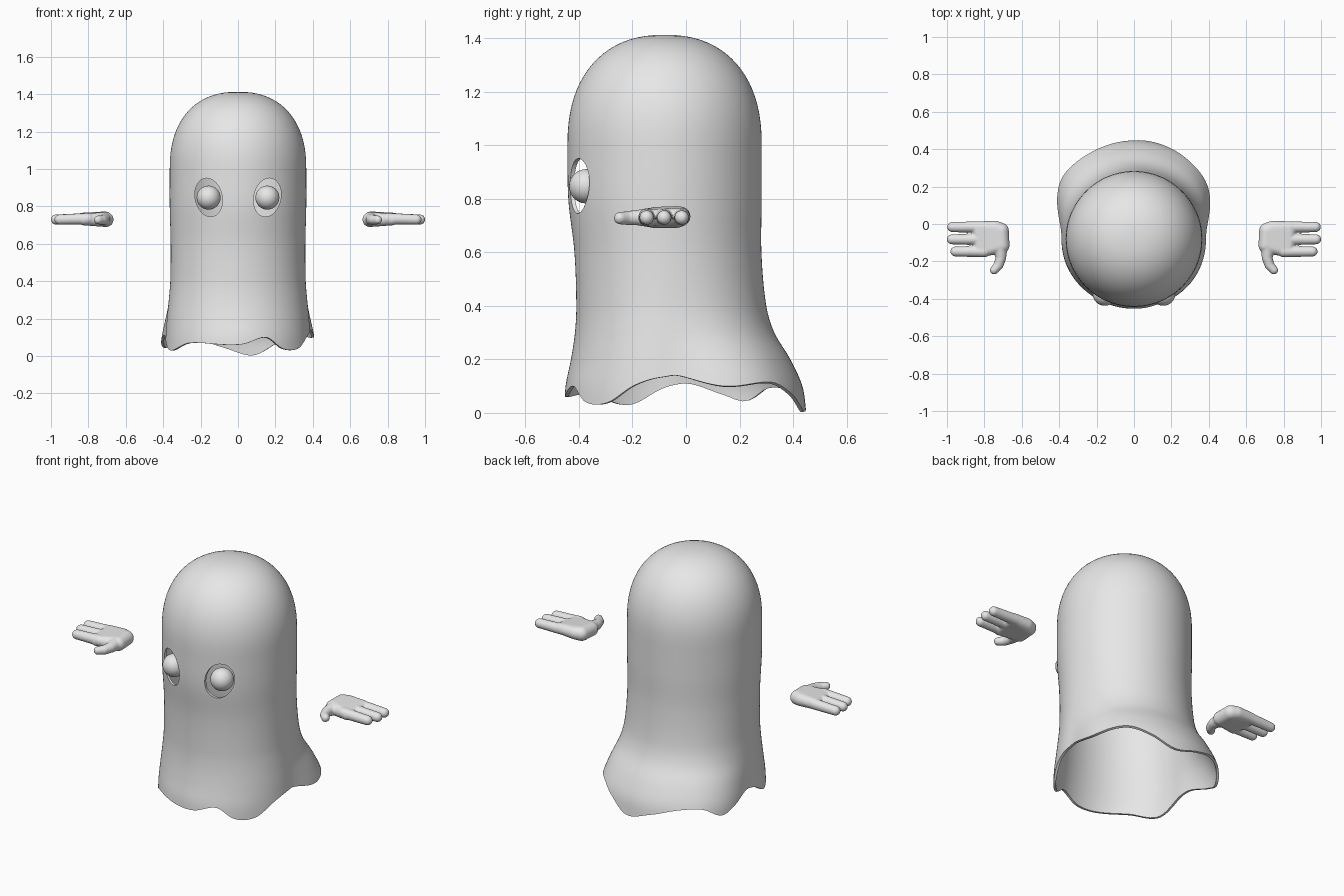
import bpy, bmesh, math
from mathutils import Matrix, Vector

if "Cube" in bpy.data.objects:
    bpy.data.objects.remove(bpy.data.objects["Cube"])

grey = bpy.data.materials.new("plain_grey")
grey.diffuse_color = (0.8, 0.8, 0.8, 1)
grey.use_nodes = True
grey.node_tree.nodes["Principled BSDF"].inputs["Base Color"].default_value = grey.diffuse_color


def make_object(name, bm):
    mesh = bpy.data.meshes.new(name)
    bm.to_mesh(mesh)
    bm.free()
    mesh.materials.append(grey)
    obj = bpy.data.objects.new(name, mesh)
    bpy.context.collection.objects.link(obj)
    return obj


def finish(obj, angle):
    """Apply the modifiers and shade smooth, keeping sharp edges."""
    bpy.ops.object.select_all(action='DESELECT')
    obj.select_set(True)
    bpy.context.view_layer.objects.active = obj
    bpy.ops.object.convert(target='MESH')
    bpy.ops.object.shade_smooth_by_angle(angle=math.radians(angle))


def curve(pts, x, col=1):
    """Smooth curve through table rows (x, value, ...)."""
    n = len(pts)
    x = min(max(x, pts[0][0]), pts[-1][0])
    i = next(k for k in range(n - 1) if x <= pts[k + 1][0])

    def slope(k):
        a, b = pts[max(k - 1, 0)], pts[min(k + 1, n - 1)]
        return (b[col] - a[col]) / (b[0] - a[0])
    h = pts[i + 1][0] - pts[i][0]
    t = (x - pts[i][0]) / h
    return ((2*t**3 - 3*t*t + 1) * pts[i][col] + (t**3 - 2*t*t + t) * h * slope(i)
            + (3*t*t - 2*t**3) * pts[i + 1][col] + (t**3 - t*t) * h * slope(i + 1))


# Sheet: height, then front, side and back radius
PROFILE = [(0, .375, .39, .53), (.1, .37, .387, .515), (.2, .35, .38, .47),
           (.3, .335, .37, .41), (.4, .33, .362, .38), (.6, .337, .36, .362),
           (.8, .36, .365, .363), (1, .363, .365, .363)]
# Wavy hem: angle round the body, height
HEM = [(0, .135), (7, .14), (29, .1), (52, .115), (66, .07), (81, .005),
       (98, .045), (115, .09), (130, .095), (142, .045), (152, .07), (167, .11),
       (180, .095), (201, .03), (227, .07), (262, .06), (275, .065), (294, .1),
       (309, .04), (326, .038), (342, .1), (352, .125)]
HEM = [(HEM[-1][0] - 360, HEM[-1][1])] + HEM + [(a + 360, z) for a, z in HEM[:2]]
CENTRE_Y, DOME_BASE, TOP, SEG = -0.08, 1.0, 1.413, 128


def radius(z, ang):
    front, side, back = (curve(PROFILE, z, c) for c in (1, 2, 3))
    s = math.sin(ang)
    if s < 0:
        return side + (front - side) * s * s
    t = min(s / 0.85, 1)
    return side + (back - side) * t * t * (3 - 2 * t)


def sheet_point(row, ang):
    if row <= 44:                        # walls, from hem up to dome
        hem = curve(HEM, math.degrees(ang))
        z = hem + (DOME_BASE - hem) * row / 44
        r = radius(z, ang)
    else:                                # rounded dome
        a = (row - 44) / 20 * math.pi / 2
        z = DOME_BASE + (TOP - DOME_BASE) * math.sin(a) ** (2 / 2.3)
        r = radius(DOME_BASE, ang) * math.cos(a) ** (2 / 2.3)
    return (r * math.cos(ang), CENTRE_Y + r * math.sin(ang), z)


bm = bmesh.new()
rings = [[bm.verts.new(sheet_point(row, 2 * math.pi * i / SEG)) for i in range(SEG)]
         for row in range(64)]
apex = bm.verts.new((0, CENTRE_Y, TOP))
for i in range(SEG):
    j = (i + 1) % SEG
    for lo, hi in zip(rings, rings[1:]):
        bm.faces.new((lo[i], lo[j], hi[j], hi[i]))
    bm.faces.new((rings[-1][i], rings[-1][j], apex))
sheet = make_object("sheet_body", bm)
solid = sheet.modifiers.new("thickness", 'SOLIDIFY')
solid.thickness = 0.014
solid.offset = -1

# Tilted oval eye holes and eyeballs
for side, label in ((-1, "left"), (1, "right")):
    bm = bmesh.new()
    bmesh.ops.create_cone(bm, cap_ends=True, segments=48, radius1=1, radius2=1, depth=0.4)
    bm.transform(Matrix.Translation((side * 0.157, -0.4, 0.848))
                 @ Matrix.Rotation(side * math.radians(12), 4, 'Y')
                 @ Matrix.Diagonal((0.072, 1, 0.104, 1))
                 @ Matrix.Rotation(math.pi / 2, 4, 'X'))
    cutter = make_object(label + "_eye_cutter", bm)
    cutter.hide_render = True
    cutter.hide_set(True)
    cut = sheet.modifiers.new(label + "_eye_hole", 'BOOLEAN')
    cut.operation = 'DIFFERENCE'
    cut.solver = 'EXACT'
    cut.object = cutter

    bm = bmesh.new()
    bmesh.ops.create_uvsphere(bm, u_segments=32, v_segments=20, radius=0.064)
    bm.transform(Matrix.Translation((side * 0.157, -0.373, 0.847)))
    finish(make_object(label + "_eyeball", bm), 60)
finish(sheet, 40)


def blob(bm, *balls):
    """Add a hull wrapped round balls given as (x, y, z, radius)."""
    ball = bmesh.new()
    bmesh.ops.create_icosphere(ball, subdivisions=3, radius=1)
    dirs = [v.co.copy() for v in ball.verts]
    ball.free()
    hull = bmesh.new()
    for x, y, z, r in balls:
        for d in dirs:
            hull.verts.new(Vector((x, y, z)) + d * r)
    bmesh.ops.convex_hull(hull, input=list(hull.verts))
    hull.verts.index_update()
    copies = {}
    for face in hull.faces:
        for v in face.verts:
            if v.index not in copies:
                copies[v.index] = bm.verts.new(v.co)
        bm.faces.new([copies[v.index] for v in face.verts])
    hull.free()


# Floating hands: palm, three fingers and a curled thumb
for side, label in ((-1, "left"), (1, "right")):
    bm = bmesh.new()
    blob(bm, (.71, -.035, .732, .041), (.705, -.115, .73, .04),
         (.74, -.02, .734, .037), (.835, -.017, .735, .031), (.825, -.148, .73, .031))
    for y, tip in ((-.016, .972), (-.082, .974), (-.147, .955)):
        blob(bm, (.80, y, .734, .031), (tip, y, .73, .027))
    thumb = [(.715, -.11, .73, .04), (.712, -.18, .73, .029),
             (.724, -.22, .728, .026), (.748, -.247, .728, .023)]
    for a, b in zip(thumb, thumb[1:]):
        blob(bm, a, b)
    if side < 0:
        bmesh.ops.scale(bm, vec=Vector((-1, 1, 1)), verts=list(bm.verts))
    bmesh.ops.recalc_face_normals(bm, faces=list(bm.faces))
    hand = make_object(label + "_hand", bm)
    mesh_up = hand.modifiers.new("merge", 'REMESH')
    mesh_up.mode = 'VOXEL'
    mesh_up.voxel_size = 0.005
    soft = hand.modifiers.new("soften", 'SMOOTH')
    soft.factor = 0.5
    soft.iterations = 5
    finish(hand, 80)
